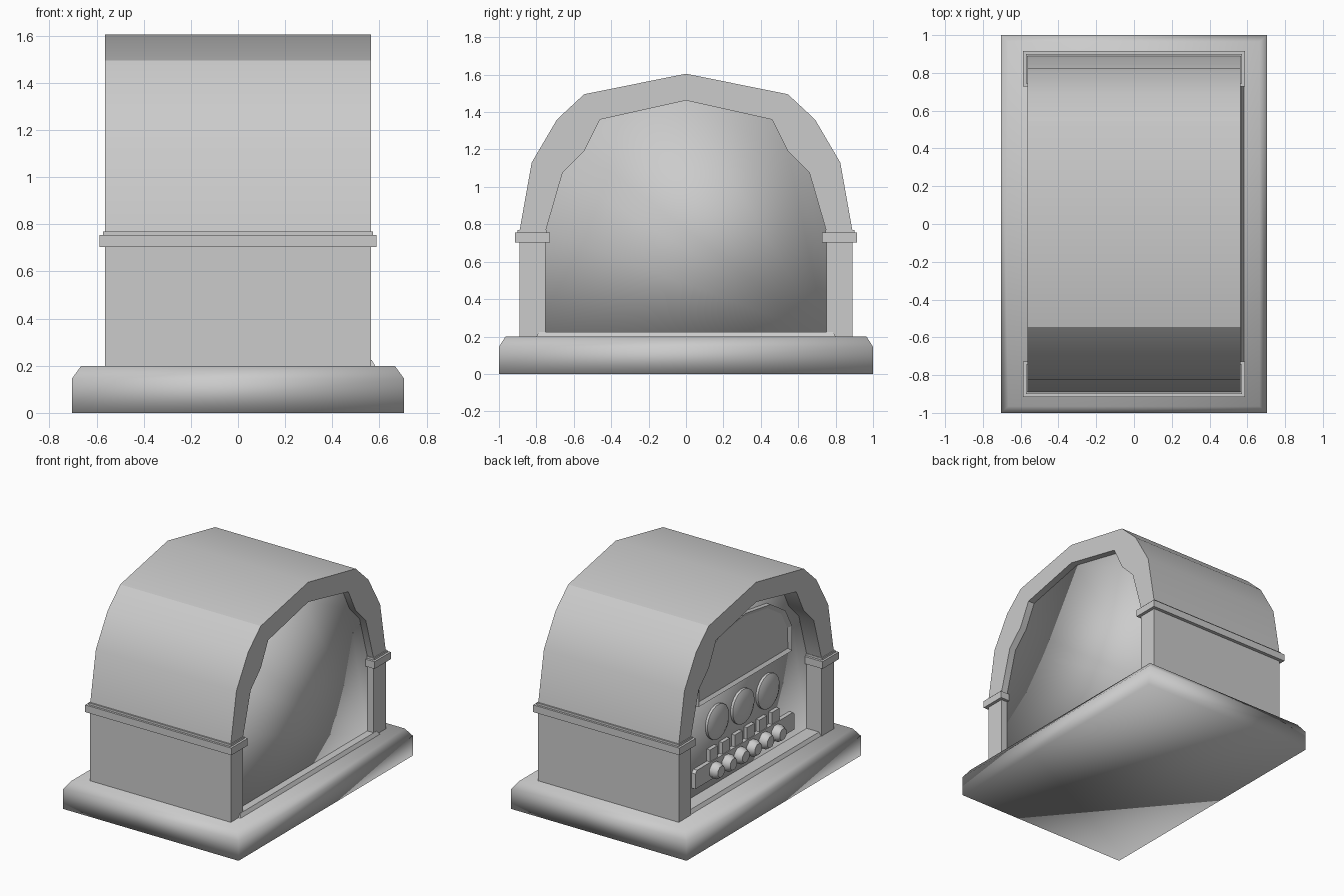
import bpy, bmesh, math
from mathutils import Matrix, Vector

if "Cube" in bpy.data.objects:
    bpy.data.objects.remove(bpy.data.objects["Cube"])


def finish(name, bm, angle=None, smooth=False):
    bmesh.ops.recalc_face_normals(bm, faces=bm.faces)
    me = bpy.data.meshes.new(name)
    bm.to_mesh(me)
    bm.free()
    ob = bpy.data.objects.new(name, me)
    bpy.context.collection.objects.link(ob)
    if smooth:
        me.shade_smooth()
    elif angle:
        bpy.ops.object.select_all(action='DESELECT')
        ob.select_set(True)
        bpy.context.view_layer.objects.active = ob
        bpy.ops.object.shade_smooth_by_angle(angle=math.radians(angle))
    return ob


def prism(name, yz, x0, x1, inset=0, depth=0, **kw):
    """Extrude a y-z outline along x; optionally recess the x0 face."""
    bm = bmesh.new()
    a = [bm.verts.new((x0, y, z)) for y, z in yz]
    b = [bm.verts.new((x1, y, z)) for y, z in yz]
    n = len(yz)
    face = bm.faces.new(a)
    bm.faces.new(b[::-1])
    for i in range(n):
        j = (i + 1) % n
        bm.faces.new((a[i], b[i], b[j], a[j]))
    bmesh.ops.recalc_face_normals(bm, faces=bm.faces)
    if inset:
        bmesh.ops.inset_region(bm, faces=[face], thickness=inset)
        bmesh.ops.translate(bm, verts=face.verts, vec=Vector((depth, 0, 0)))
    return finish(name, bm, **kw)


def box(name, x0, x1, y0, y1, z0, z1):
    return prism(name, [(y0, z0), (y1, z0), (y1, z1), (y0, z1)], x0, x1)


def stack(name, levels, **kw):
    """Stack of rectangles (x0, x1, half_y, z)."""
    bm = bmesh.new()
    rings = [[bm.verts.new(c) for c in ((x0, -y, z), (x1, -y, z), (x1, y, z), (x0, y, z))]
             for x0, x1, y, z in levels]
    bm.faces.new(rings[0])
    bm.faces.new(rings[-1])
    for r, s in zip(rings, rings[1:]):
        for i in range(4):
            j = (i + 1) % 4
            bm.faces.new((r[i], r[j], s[j], s[i]))
    return finish(name, bm, **kw)


def turned(name, profile, x, y, z, sides, **kw):
    """Revolve (radius, outward distance) steps around an axis facing -x."""
    bm = bmesh.new()
    rings = []
    for r, d in profile:
        rings.append([bm.verts.new((x - d,
                                    y + r * math.cos(2 * math.pi * (i + .5) / sides),
                                    z + r * math.sin(2 * math.pi * (i + .5) / sides)))
                      for i in range(sides)])
    bm.faces.new(rings[0])
    bm.faces.new(rings[-1])
    for r, s in zip(rings, rings[1:]):
        for i in range(sides):
            j = (i + 1) % sides
            bm.faces.new((r[i], r[j], s[j], s[i]))
    return finish(name, bm, **kw)


def mirrored(half):
    """Complete a right-half outline that ends on the centre line."""
    return half + [(-y, z) for y, z in reversed(half[:-1])]


# base plinth and sill
stack("base", [(-.705, .705, 1, 0), (-.705, .705, 1, .145), (-.665, .665, .965, .2)], smooth=True)
stack("sill", [(-.56, .582, .8, .2), (-.545, .567, .785, .225)])

# arched shell
outer = mirrored([(.89, .765), (.825, 1.13), (.69, 1.36), (.545, 1.495), (0, 1.605)])
inner_half = [(.75, .765), (.66, 1.075), (.545, 1.19), (.46, 1.36), (0, 1.462)]
inner = mirrored(inner_half)
prism("arch_shell", outer + inner[::-1], -.565, .565, angle=30)

# inner cabinet: control face on -x, plain back on +x
prism("cabinet_core", mirrored([(.75, .2)] + inner_half), -.445, .515, smooth=True)

# side walls with stepped trim
for side, s in (("left", -1), ("right", 1)):
    box(side + "_wall", -.565, .565, *sorted((s * .75, s * .89)), .195, .766)
    box(side + "_trim", -.588, .588, *sorted((s * .728, s * .915)), .703, .755)
    box(side + "_trim_step", -.572, .572, *sorted((s * .745, s * .9)), .755, .77)

# tuning window with raised frame
prism("tuning_window", mirrored([(.535, .88), (.535, 1.06), (.46, 1.2), (.29, 1.31), (0, 1.355)]),
      -.478, -.44, inset=.03, depth=.018)

# three round dials
for i in (-1, 0, 1):
    turned("dial", [(.125, 0), (.125, .02), (.095, .034), (.04, .04)],
           -.443, i * .29, .675, 20, angle=50)

# lower control strip with clipped corners
prism("control_strip", [(-.57, .295), (.57, .295), (.57, .405), (.55, .425), (-.55, .425), (-.57, .405)],
      -.475, -.44)

# row of push buttons and row of knobs
for i in range(6):
    y = (i - 2.5) * .142
    box("push_button", -.472, -.44, y - .043, y + .043, .427, .513)
    turned("knob", [(.058, 0), (.058, .035), (.042, .06)], -.473, y, .355, 8, angle=50)
